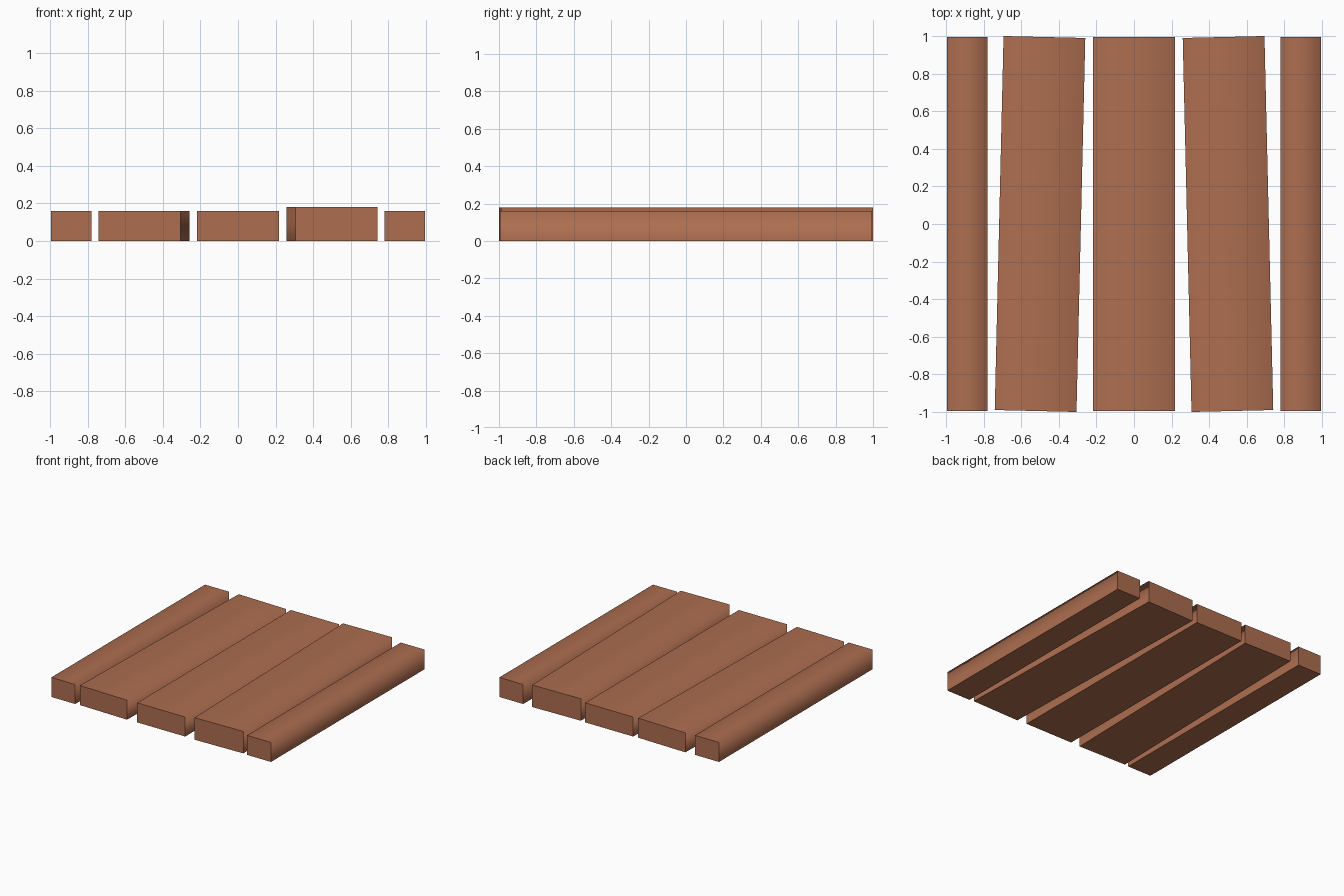
import bpy, bmesh

if "Cube" in bpy.data.objects:
    bpy.data.objects.remove(bpy.data.objects["Cube"])

wood = bpy.data.materials.new("reddish_brown_wood")
wood.diffuse_color = (0.42, 0.155, 0.08, 1)
wood.use_nodes = True
wood.node_tree.nodes["Principled BSDF"].inputs["Base Color"].default_value = wood.diffuse_color


def plank(name, x, width, height, angle=0.0, length=1.99):
    """Board along y: softly shaded long sides, flat ends and underside."""
    bm = bmesh.new()
    bmesh.ops.create_cube(bm, size=1)
    for v in bm.verts:
        v.co.x *= width
        v.co.y *= length
        v.co.z = (v.co.z + 0.5) * height
    bm.normal_update()
    for f in bm.faces:
        f.smooth = True
    for e in bm.edges:
        # keep only the two long upper edges soft
        e.smooth = all(v.co.z > 0.01 for v in e.verts) and e.calc_length() > 1
    me = bpy.data.meshes.new(name)
    bm.to_mesh(me)
    bm.free()
    me.materials.append(wood)
    ob = bpy.data.objects.new(name, me)
    ob.location.x = x
    ob.rotation_euler.z = angle
    bpy.context.collection.objects.link(ob)
    # wide top face dominates the blended normals
    mod = ob.modifiers.new("area_normals", 'WEIGHTED_NORMAL')
    mod.mode = 'FACE_AREA'
    mod.weight = 50
    mod.keep_sharp = True
    return ob


# narrow outer boards
plank("left_edge_plank", -0.887, 0.217, 0.16)
plank("right_edge_plank", 0.887, 0.217, 0.16)
# wide inner boards, two laid slightly askew
plank("center_plank", 0, 0.435, 0.16)
plank("left_plank", -0.5, 0.435, 0.16, -0.0235)
plank("right_plank", 0.5, 0.435, 0.18, 0.0235)
